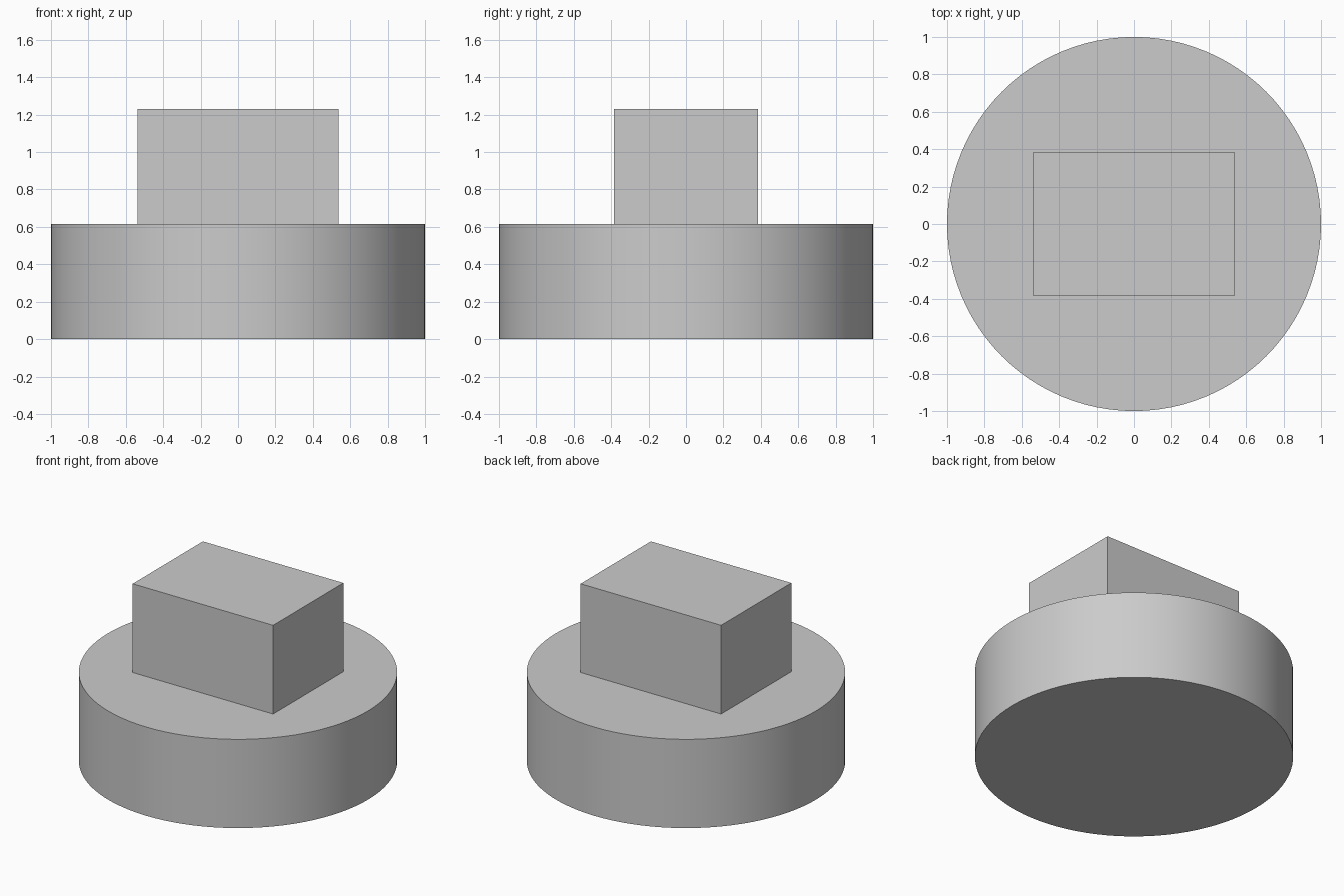
import bpy
import math

if "Cube" in bpy.data.objects:
    bpy.data.objects.remove(bpy.data.objects["Cube"])

BASE_HEIGHT = 0.615
BLOCK_SIZE = (1.077, 0.769, 0.615)

# Round base
bpy.ops.mesh.primitive_cylinder_add(vertices=96, radius=1.0, depth=BASE_HEIGHT,
                                    location=(0, 0, BASE_HEIGHT / 2))
base = bpy.context.object
base.name = "round_base"
bpy.ops.object.shade_smooth_by_angle(angle=math.radians(30))

# Rectangular block standing on the base
bpy.ops.mesh.primitive_cube_add(size=1, location=(0, 0, BASE_HEIGHT + BLOCK_SIZE[2] / 2))
block = bpy.context.object
block.name = "top_block"
block.scale = BLOCK_SIZE
bpy.ops.object.transform_apply(location=False, rotation=False, scale=True)
